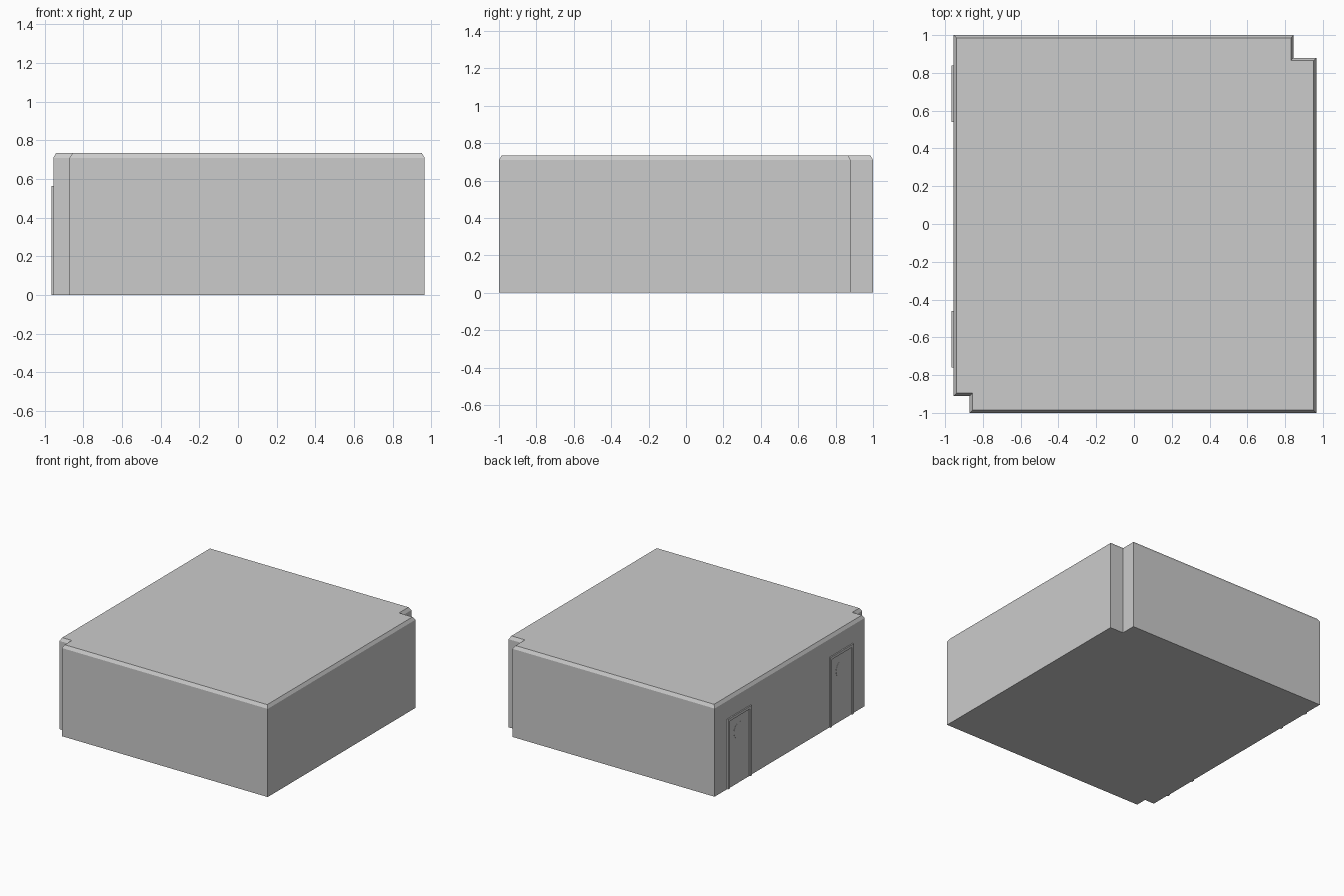
import bpy, bmesh
from mathutils import Vector, Matrix
from math import pi

if "Cube" in bpy.data.objects:
    bpy.data.objects.remove(bpy.data.objects["Cube"])

WALL_X = -0.955


def finish(name, bm):
    bmesh.ops.recalc_face_normals(bm, faces=bm.faces)
    mesh = bpy.data.meshes.new(name)
    bm.to_mesh(mesh)
    bm.free()
    obj = bpy.data.objects.new(name, mesh)
    bpy.context.collection.objects.link(obj)
    return obj


def prism(bm, points, offset):
    """Extrude a closed outline by offset; returns the far face."""
    face = bm.faces.new([bm.verts.new(p) for p in points])
    base = face.copy()
    new = bmesh.ops.extrude_face_region(bm, geom=[face])["geom"]
    if face.is_valid:
        bm.faces.remove(face)
    bmesh.ops.translate(bm, vec=offset, verts=[g for g in new if isinstance(g, bmesh.types.BMVert)])
    bmesh.ops.remove_doubles(bm, verts=bm.verts, dist=1e-5)
    return next(g for g in new if isinstance(g, bmesh.types.BMFace))


# Building block: notched footprint with a chamfered roof edge
footprint = [(-0.87, -1), (0.965, -1), (0.965, 0.88), (0.845, 0.88),
             (0.845, 1), (WALL_X, 1), (WALL_X, -0.91), (-0.87, -0.91)]
bm = bmesh.new()
roof = prism(bm, [(x, y, 0) for x, y in footprint], Vector((0, 0, 0.71)))
bm.normal_update()
bmesh.ops.inset_region(bm, faces=[roof], thickness=0.015, use_even_offset=True)
for v in roof.verts:
    v.co.z = 0.735
finish("building_block", bm)


# Doors on the left wall: raised frame, flush panel, round window
def door(name, y):
    w, h, t = 0.15, 0.565, 0.022
    outline = [(-w, 0), (-w, h), (w, h), (w, 0),
               (w - t, 0), (w - t, h - t), (t - w, h - t), (t - w, 0)]
    bm = bmesh.new()
    prism(bm, [(WALL_X, y + a, b) for a, b in outline], Vector((-0.01, 0, 0)))
    finish(name + "_frame", bm)

    p = w - t
    bm = bmesh.new()
    prism(bm, [(WALL_X, y + a, b) for a, b in [(-p, 0), (-p, h - t), (p, h - t), (p, 0)]],
          Vector((-0.002, 0, 0)))
    finish(name + "_panel", bm)

    bm = bmesh.new()
    place = Matrix.Translation((WALL_X - 0.002, y, 0.42)) @ Matrix.Rotation(pi / 2, 4, 'Y')
    bmesh.ops.create_cone(bm, cap_ends=True, segments=16, radius1=0.068, radius2=0.068,
                          depth=0.003, matrix=place)
    finish(name + "_window", bm)


for label, y in (("back_door", 0.69), ("front_door", -0.61)):
    door(label, y)
